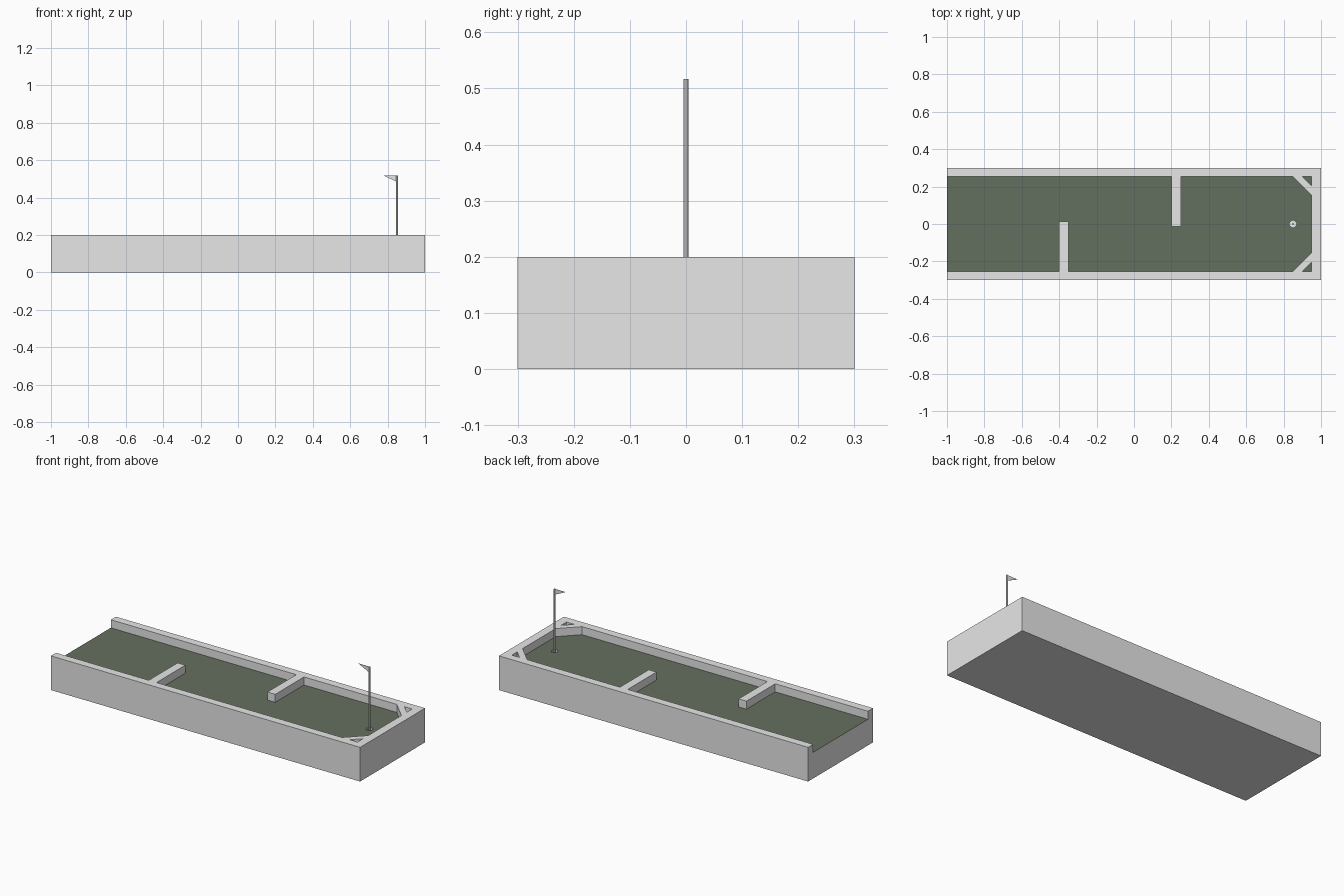
import bpy, bmesh, math

if "Cube" in bpy.data.objects:
    bpy.data.objects.remove(bpy.data.objects["Cube"])


def material(name, rgb):
    m = bpy.data.materials.new(name)
    m.diffuse_color = (*rgb, 1)
    m.use_nodes = True
    m.node_tree.nodes["Principled BSDF"].inputs["Base Color"].default_value = m.diffuse_color
    return m


grey = material("light grey", (0.8, 0.8, 0.8))
green = material("turf green", (0.127, 0.163, 0.114))


def prism(name, outline, z0, z1):
    """Solid made by extruding an outline upward."""
    bm = bmesh.new()
    f = bm.faces.new([bm.verts.new((x, y, z0)) for x, y in outline])
    ext = bmesh.ops.extrude_face_region(bm, geom=[f], use_keep_orig=True)
    for v in ext["geom"]:
        if isinstance(v, bmesh.types.BMVert):
            v.co.z = z1
    bmesh.ops.recalc_face_normals(bm, faces=bm.faces)
    me = bpy.data.meshes.new(name)
    bm.to_mesh(me)
    bm.free()
    ob = bpy.data.objects.new(name, me)
    bpy.context.collection.objects.link(ob)
    me.materials.append(grey)
    return ob


def ring(x, y, r, n):
    return [(x + r * math.cos(2 * math.pi * (i + 0.5) / n),
             y + r * math.sin(2 * math.pi * (i + 0.5) / n)) for i in range(n)]


# Solid course block
W, X, Y, FLOOR, TOP = 0.05, 0.95, 0.253, 0.153, 0.2
course = prism("course", [(-1, -0.3), (1, -0.3), (1, 0.3), (-1, 0.3)], 0, TOP)

# Playing lane outline: open start, two barriers, chamfered end corners
lane = [(-1.1, -Y), (-0.4, -Y), (-0.4, 0.013), (-0.35, 0.013), (-0.35, -Y),
        (0.85, -Y), (X, -0.153), (X, 0.153), (0.85, Y),
        (0.25, Y), (0.25, -0.013), (0.2, -0.013), (0.2, Y), (-1.1, Y)]
cutters = [prism("lane_cutter", lane, FLOOR, 0.3)]
# Triangular pockets behind the corner deflectors
for s in (-1, 1):
    cutters.append(prism("corner_cutter",
                         [(0.9, s * Y), (X, s * Y), (X, s * (Y - 0.05))], FLOOR, 0.3))
# Cup
cutters.append(prism("cup_cutter", ring(0.85, 0, 0.019, 8), 0.12, 0.25))

for c in cutters:
    c.hide_render = True
    m = course.modifiers.new("cut", 'BOOLEAN')
    m.operation, m.solver, m.object = 'DIFFERENCE', 'EXACT', c
bpy.context.view_layer.update()
deps = bpy.context.evaluated_depsgraph_get()
cut = bpy.data.meshes.new_from_object(course.evaluated_get(deps))
course.modifiers.clear()
course.data = cut
for c in cutters:
    bpy.data.objects.remove(c)

# Turf on the lane floor
cut.materials.clear()
cut.materials.append(grey)
cut.materials.append(green)
for p in cut.polygons:
    turf = p.normal.z > 0.9 and abs(p.center.z - FLOOR) < 0.01
    p.material_index = 1 if turf else 0

# Flag pole standing in the cup
prism("flag_pole", ring(0.85, 0, 0.005, 8), 0.12, 0.517)

# Thin triangular flag
flag = prism("flag", [(0.78, 0.517), (0.848, 0.517), (0.848, 0.484)], -0.001, 0.001)
for v in flag.data.vertices:
    x, z, y = v.co
    v.co = (x, -y, z)
